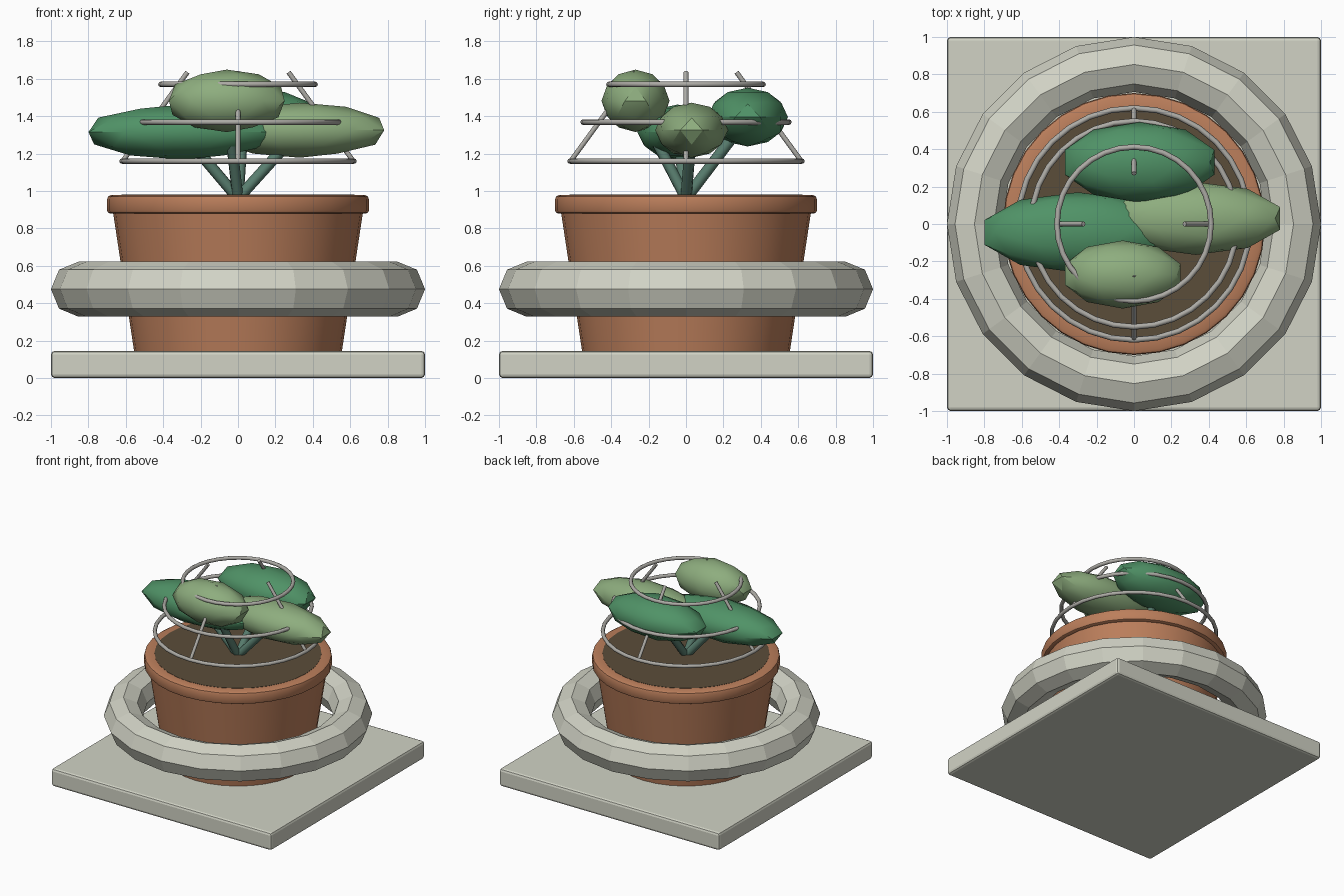
import bpy, bmesh, math
from mathutils import Vector

if "Cube" in bpy.data.objects:
    bpy.data.objects.remove(bpy.data.objects["Cube"])


def material(name, rgb):
    m = bpy.data.materials.new(name)
    m.diffuse_color = (*rgb, 1)
    m.use_nodes = True
    m.node_tree.nodes["Principled BSDF"].inputs["Base Color"].default_value = m.diffuse_color
    return m


STONE = material("pale stone", (0.64, 0.65, 0.56))
CLAY = material("terracotta", (0.50, 0.21, 0.105))
SOIL = material("dark soil", (0.105, 0.075, 0.042))
DARK = material("dark green", (0.08, 0.29, 0.135))
LIGHT = material("light green", (0.27, 0.42, 0.21))
STEM = material("grey green", (0.10, 0.21, 0.16))
WIRE = material("grey wire", (0.42, 0.41, 0.38))


def finish(name, mat, angle=None):
    ob = bpy.context.object
    ob.name = name
    ob.data.materials.append(mat)
    if angle:
        bpy.ops.object.shade_smooth_by_angle(angle=math.radians(angle))
    return ob


def lathe(name, profile, mat, segments=32):
    """Revolve (radius, height) points about the z axis."""
    bm = bmesh.new()
    vs = [bm.verts.new((r, 0, z)) for r, z in profile]
    es = [bm.edges.new(p) for p in zip(vs, vs[1:])]
    bmesh.ops.spin(bm, geom=vs + es, cent=(0, 0, 0), axis=(0, 0, 1),
                   angle=math.tau, steps=segments)
    bmesh.ops.remove_doubles(bm, verts=bm.verts, dist=1e-4)
    bmesh.ops.recalc_face_normals(bm, faces=bm.faces)
    me = bpy.data.meshes.new(name)
    bm.to_mesh(me)
    bm.free()
    ob = bpy.data.objects.new(name, me)
    bpy.context.collection.objects.link(ob)
    bpy.ops.object.select_all(action='DESELECT')
    ob.select_set(True)
    bpy.context.view_layer.objects.active = ob
    return finish(name, mat, 30)


def rod(name, a, b, radius, mat):
    a, b = Vector(a), Vector(b)
    d = b - a
    bpy.ops.mesh.primitive_cylinder_add(
        vertices=8, radius=radius, depth=d.length, location=(a + b) / 2,
        rotation=d.to_track_quat('Z', 'Y').to_euler())
    return finish(name, mat, 50)


def hoop(name, radius, z, tube, mat, segments, sides, angle=None):
    bpy.ops.mesh.primitive_torus_add(
        major_segments=segments, minor_segments=sides, major_radius=radius,
        minor_radius=tube, location=(0, 0, z))
    return finish(name, mat, angle)


# Square base slab with rounded edges
bpy.ops.mesh.primitive_cube_add(size=1, location=(0, 0, 0.0725))
slab = bpy.context.object
slab.scale = (2, 2, 0.145)
bpy.ops.object.transform_apply(location=False, rotation=False, scale=True)
bev = slab.modifiers.new("rounded edges", 'BEVEL')
bev.width, bev.segments = 0.02, 2
finish("base_slab", STONE)

# Faceted stone ring around the pot
hoop("stone_ring", 0.853, 0.475, 0.147, STONE, 20, 8)

# Tapered pot with a rounded rim, filled with soil
lathe("pot", [(0, 0.14), (0.555, 0.14), (0.668, 0.885)], CLAY)
lathe("pot_rim", [(0.62, 0.88), (0.685, 0.88), (0.695, 0.885), (0.7, 0.895),
                  (0.7, 0.955), (0.695, 0.97), (0.68, 0.978), (0.62, 0.978),
                  (0.62, 0.88)], CLAY)
lathe("soil", [(0, 0.9), (0.622, 0.9), (0.622, 0.98), (0, 0.98)], SOIL)

# Leaf clumps, each on its own stem: centre, radii, colour
leaves = {
    "left": ((-0.30, -0.045, 1.315), (0.525, 0.215, 0.147), DARK),
    "right": ((0.33, 0.03, 1.325), (0.475, 0.195, 0.147), LIGHT),
    "back": ((0.03, 0.33, 1.395), (0.42, 0.215, 0.157), DARK),
    "front": ((-0.06, -0.27, 1.482), (0.325, 0.182, 0.167), LIGHT),
}
for side, (centre, radii, mat) in leaves.items():
    bpy.ops.mesh.primitive_ico_sphere_add(subdivisions=2, radius=1,
                                          location=centre)
    bpy.context.object.scale = radii
    bpy.ops.object.transform_apply(location=False, rotation=False, scale=True)
    finish(side + "_leaf", mat, 30)
    rod(side + "_stem", (0, 0, 0.96), centre, 0.03, STEM)

# Wire support: three hoops and four leaning rods
for name, r, z in (("lower", 0.62, 1.16), ("middle", 0.55, 1.368),
                   ("upper", 0.412, 1.57)):
    hoop(name + "_hoop", r, z, 0.015, WIRE, 32, 8, 50)
for i in range(4):
    c, s = round(math.cos(i * math.pi / 2)), round(math.sin(i * math.pi / 2))
    rod(f"support_rod_{i + 1}", (0.62 * c, 0.62 * s, 1.155),
        (0.27 * c, 0.27 * s, 1.635), 0.013, WIRE)
